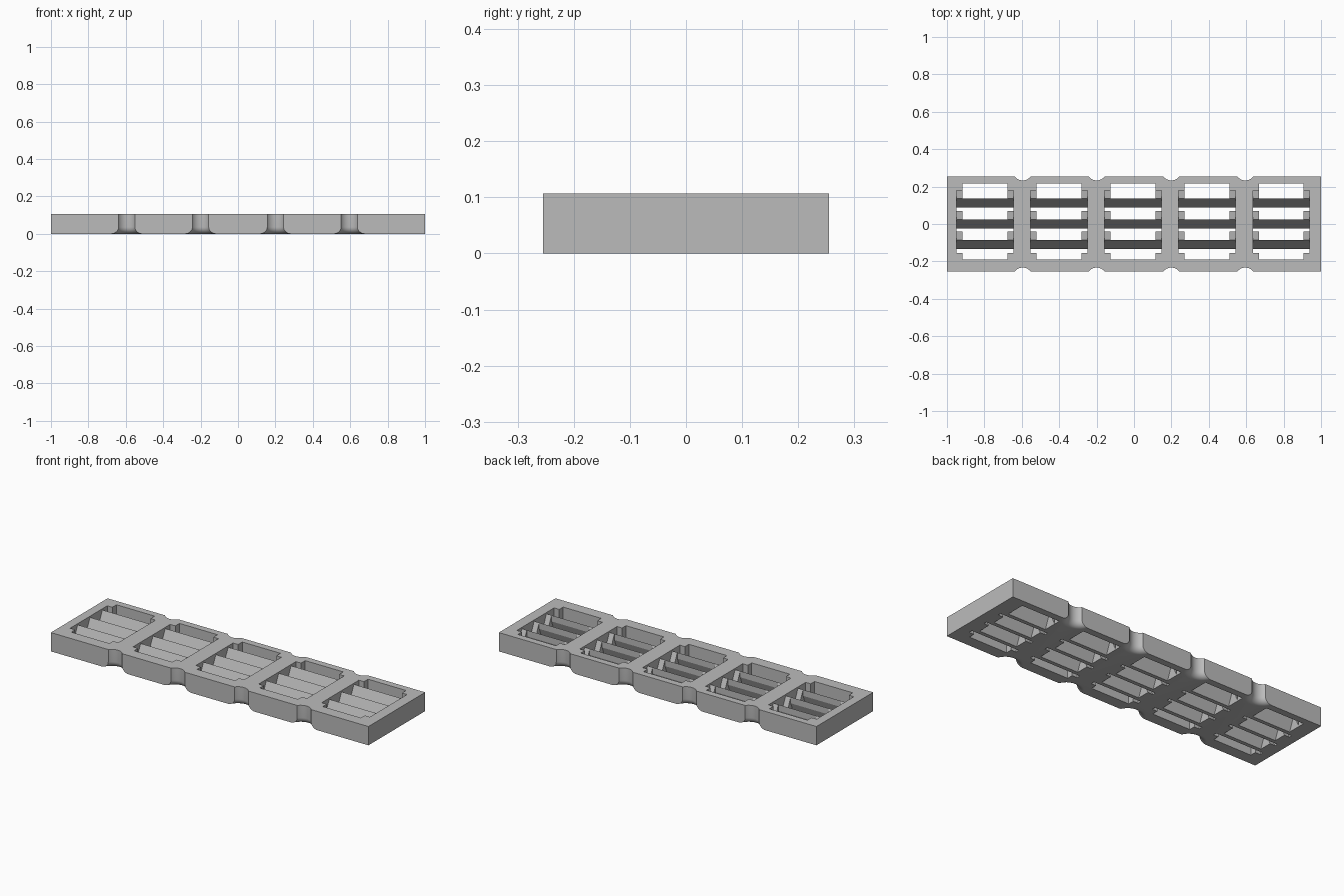
import bpy, bmesh, math

cube = bpy.data.objects.get("Cube")
if cube:
    bpy.data.objects.remove(cube, do_unlink=True)

HEIGHT, HALF_WIDTH = 0.107, 0.255
CELL_PITCH, CELL_OFFSET = 0.396, -0.005
WIDE, NARROW = 0.152, 0.12
SLAT_PITCH = 0.111

grey = bpy.data.materials.new("plain grey")
grey.use_nodes = True
colour = (0.5, 0.5, 0.5, 1)
grey.diffuse_color = colour
grey.node_tree.nodes["Principled BSDF"].inputs["Base Color"].default_value = colour


def prism(bm, points, direction):
    """Extrude a closed outline along a direction."""
    face = bm.faces.new([bm.verts.new(p) for p in points])
    new = bmesh.ops.extrude_face_region(bm, geom=[face])["geom"]
    verts = [v for v in new if isinstance(v, bmesh.types.BMVert)]
    bmesh.ops.translate(bm, verts=verts, vec=direction)


def finish(bm, name):
    bmesh.ops.recalc_face_normals(bm, faces=bm.faces)
    mesh = bpy.data.meshes.new(name)
    bm.to_mesh(mesh)
    bm.free()
    mesh.materials.append(grey)
    obj = bpy.data.objects.new(name, mesh)
    bpy.context.collection.objects.link(obj)
    return obj


def flared_post(bm, x, y, steps=48):
    """Round post whose foot flares out, used to cut the edge grooves."""
    radius, flare = 0.054, 0.036
    profile = [(radius, HEIGHT + 0.02)]
    for i in range(9):
        a = math.pi / 2 * i / 8
        profile.append((radius + flare * (1 - math.cos(a)), flare * (1 - math.sin(a))))
    profile[1:] = [profile[1]] + profile[2:]
    profile.append((radius + flare, -0.02))
    # The quarter arc hugs the post first, then sweeps outward at the foot
    rings = []
    for r, z in profile:
        rings.append([bm.verts.new((x + r * math.cos(2 * math.pi * k / steps),
                                    y + r * math.sin(2 * math.pi * k / steps), z))
                      for k in range(steps)])
    for a, b in zip(rings, rings[1:]):
        for k in range(steps):
            n = (k + 1) % steps
            bm.faces.new((a[k], a[n], b[n], b[k]))
    bm.faces.new(rings[0])
    bm.faces.new(rings[-1])


cell_centres = [CELL_OFFSET + CELL_PITCH * k for k in range(-2, 3)]

# Solid bar for the frame
bm = bmesh.new()
prism(bm, [(-1, -HALF_WIDTH, 0), (1, -HALF_WIDTH, 0),
           (1, HALF_WIDTH, 0), (-1, HALF_WIDTH, 0)], (0, 0, HEIGHT))
frame = finish(bm, "frame")

# Cutter: stepped-corner windows and flared edge grooves
bm = bmesh.new()
half = [(NARROW, -0.19), (NARROW, -0.155), (WIDE, -0.155),
        (WIDE, 0.18), (NARROW, 0.18), (NARROW, 0.217)]
for cx in cell_centres:
    outline = [(cx + x, y, -0.05) for x, y in half]
    outline += [(cx - x, y, -0.05) for x, y in reversed(half)]
    prism(bm, outline, (0, 0, 0.25))
for x in (-0.595, -0.2, 0.2, 0.595):
    for side in (-1, 1):
        flared_post(bm, x, side * (HALF_WIDTH + 0.032))
cutter = finish(bm, "frame_cutter")
cutter.hide_render = True

cut = frame.modifiers.new("openings", "BOOLEAN")
cut.operation = "DIFFERENCE"
cut.solver = "EXACT"
cut.object = cutter
bpy.context.view_layer.objects.active = frame
frame.select_set(True)
bpy.ops.object.modifier_apply(modifier=cut.name)
bpy.data.objects.remove(cutter, do_unlink=True)
bpy.ops.object.shade_smooth_by_angle(angle=math.radians(30))

# Sloping slats, each with a small wedge behind both ends
slat_profile = [(-0.024, 0), (0.024, 0.1), (0.024, 0.065), (-0.002, 0)]
wedge_profile = [(-0.02, 0), (0.024, 0.1), (0.069, 0)]
for number, cx in enumerate(cell_centres, 1):
    bm = bmesh.new()
    for k in (-1, 0, 1):
        cy = 0.001 + SLAT_PITCH * k
        prism(bm, [(cx - WIDE, cy + y, z) for y, z in slat_profile], (2 * WIDE, 0, 0))
        for start in (-WIDE, NARROW):
            prism(bm, [(cx + start, cy + y, z) for y, z in wedge_profile],
                  (WIDE - NARROW, 0, 0))
    finish(bm, f"slats_{number}")
